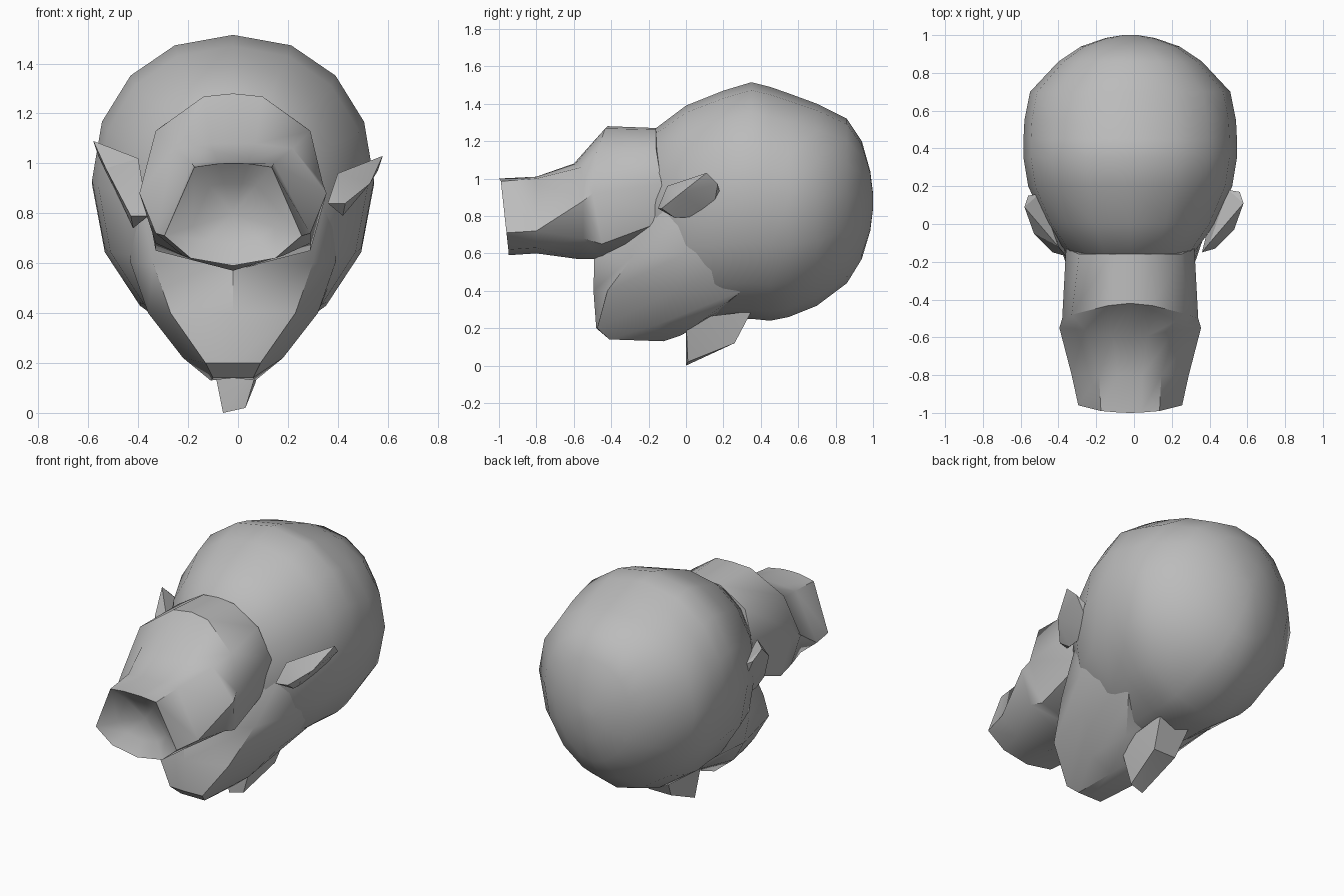
import bpy, bmesh, math

grey = bpy.data.materials.new("grey")
grey.diffuse_color = (0.5, 0.5, 0.5, 1)


def finish(name, bm, angle):
    bmesh.ops.recalc_face_normals(bm, faces=bm.faces)
    me = bpy.data.meshes.new(name)
    bm.to_mesh(me)
    bm.free()
    me.materials.append(grey)
    ob = bpy.data.objects.new(name, me)
    bpy.context.collection.objects.link(ob)
    bpy.ops.object.select_all(action='DESELECT')
    ob.select_set(True)
    bpy.context.view_layer.objects.active = ob
    bpy.ops.object.shade_smooth_by_angle(angle=math.radians(angle))
    return ob


def loft(name, rings, angle=35, tip=None):
    """Skin a list of closed rings; tip closes the first ring to a point."""
    bm = bmesh.new()
    vs = [[bm.verts.new(p) for p in r] for r in rings]
    n = len(vs[0])
    for a, b in zip(vs, vs[1:]):
        for i in range(n):
            bm.faces.new((a[i], a[(i + 1) % n], b[(i + 1) % n], b[i]))
    if tip:
        c = bm.verts.new(tip)
        for i in range(n):
            bm.faces.new((vs[0][i], vs[0][(i + 1) % n], c))
    else:
        bm.faces.new(vs[0])
    bm.faces.new(vs[-1])
    return finish(name, bm, angle)


def hull(name, pts, angle=20):
    bm = bmesh.new()
    for p in pts:
        bm.verts.new(p)
    bmesh.ops.convex_hull(bm, input=bm.verts)
    return finish(name, bm, angle)


def mirrored(half):
    """Half a ring, first and last points on the centre line."""
    return half + [(-x, y, z) for x, y, z in reversed(half[1:-1])]


def shifted(ring, dx):
    return [(x + dx, y, z) for x, y, z in ring]


# Cranium: y, half width, bottom, top
sections = [(-0.2, 0.26, 0.5, 1.18), (-0.16, 0.33, 0.38, 1.27), (0, 0.45, 0.27, 1.39),
            (0.2, 0.54, 0.25, 1.47), (0.35, 0.565, 0.25, 1.515), (0.45, 0.565, 0.24, 1.49),
            (0.55, 0.56, 0.26, 1.455), (0.7, 0.53, 0.32, 1.4), (0.86, 0.38, 0.44, 1.32),
            (0.94, 0.26, 0.57, 1.2), (0.985, 0.13, 0.72, 1.04), (1.0, 0.04, 0.84, 0.92)]


def oval(y, w, zb, zt, n=16):
    zc = zb + (zt - zb) * 0.54
    pts = []
    for i in range(n):
        a = math.tau * i / n
        c, s = math.cos(a), math.sin(a)
        h, e = (zt - zc, 0.92) if s > 0 else (zc - zb, 1.2)
        pts.append((-0.02 + w * math.copysign(abs(c) ** e, c), y,
                    zc + h * math.copysign(abs(s) ** 0.95, s)))
    return pts


loft("cranium", [oval(*s) for s in sections], 40)

# Jaw and cheeks: horizontal rings from the chin upwards
jaw = [
    [(0, -0.41, 0.14), (0.08, -0.41, 0.14), (0.09, -0.12, 0.13), (0.06, -0.03, 0.16), (0, -0.02, 0.17)],
    [(0, -0.48, 0.2), (0.11, -0.475, 0.2), (0.2, -0.15, 0.22), (0.16, 0.1, 0.25), (0, 0.15, 0.26)],
    [(0, -0.495, 0.4), (0.25, -0.42, 0.4), (0.34, -0.05, 0.4), (0.31, 0.3, 0.4), (0, 0.4, 0.4)],
    [(0, -0.49, 0.6), (0.32, -0.27, 0.6), (0.41, 0, 0.6), (0.42, 0.3, 0.6), (0, 0.4, 0.6)],
    [(0, -0.45, 0.8), (0.36, -0.12, 0.8), (0.43, 0.05, 0.8), (0.45, 0.3, 0.8), (0, 0.4, 0.8)],
    [(0, -0.2, 1.0), (0.3, -0.13, 1.0), (0.39, 0.05, 1.0), (0.45, 0.3, 1.0), (0, 0.4, 1.0)],
]
loft("jaw", [shifted(mirrored(r), -0.02) for r in jaw], 40)

# Muzzle: rings from the hollow front opening back into the face
muzzle = [
    [(0, -1.0, 1.0), (0.155, -0.99, 0.985), (0.275, -0.96, 0.71), (0.17, -0.95, 0.62), (0, -0.95, 0.59)],
    [(0, -0.8, 1.01), (0.165, -0.8, 1.0), (0.31, -0.8, 0.72), (0.2, -0.8, 0.63), (0, -0.8, 0.6)],
    [(0, -0.6, 1.08), (0.24, -0.56, 1.06), (0.375, -0.55, 0.88), (0.31, -0.55, 0.68), (0, -0.58, 0.57)],
    [(0, -0.42, 1.28), (0.31, -0.48, 1.13), (0.36, -0.5, 0.92), (0.31, -0.45, 0.65), (0, -0.45, 0.57)],
    [(0, -0.16, 1.27), (0.27, -0.16, 1.16), (0.34, -0.13, 0.97), (0.3, -0.1, 0.78), (0, -0.1, 0.65)],
]


def broaden(half):
    """Give the ring a flat brow by splitting its top edge."""
    (x0, y0, z0), (x1, y1, z1) = half[:2]
    w = x1 * 0.38
    return [half[0], (w, y0 * 0.8 + y1 * 0.2, z0 * 0.92 + z1 * 0.08)] + half[1:]


rings = [shifted(mirrored(broaden(r)), -0.02) for r in muzzle]
# Shallow bowl inside the opening
bowl = [(-0.02 + (x + 0.02) * 0.6, y * 0.6 - 0.33, 0.8 + (z - 0.8) * 0.6)
        for x, y, z in rings[0]]
loft("muzzle", [bowl] + rings, 48, tip=(-0.02, -0.87, 0.8))

# Ears: flared wedges, the left one taller
ear = [(0.36, -0.15, 0.84), (0.4, -0.1, 0.96), (0.54, 0.08, 1.0), (0.58, 0.11, 1.03),
       (0.56, 0.17, 0.97), (0.5, 0.18, 0.93), (0.53, -0.03, 0.92), (0.43, 0.14, 0.8),
       (0.43, -0.13, 0.84), (0.42, -0.06, 0.79)]
hull("right_ear", ear)
hull("left_ear", [(-x, y - 0.02, z + 0.06 if z > 0.9 else z - 0.05) for x, y, z in ear])

# Neck stub
hull("neck", [(-0.06, 0.0, 0.0), (0.03, 0.01, 0.02), (-0.11, 0.0, 0.25), (0.1, 0.0, 0.25),
              (-0.08, 0.26, 0.12), (0.07, 0.26, 0.12), (-0.11, 0.35, 0.29), (0.1, 0.35, 0.29)])
